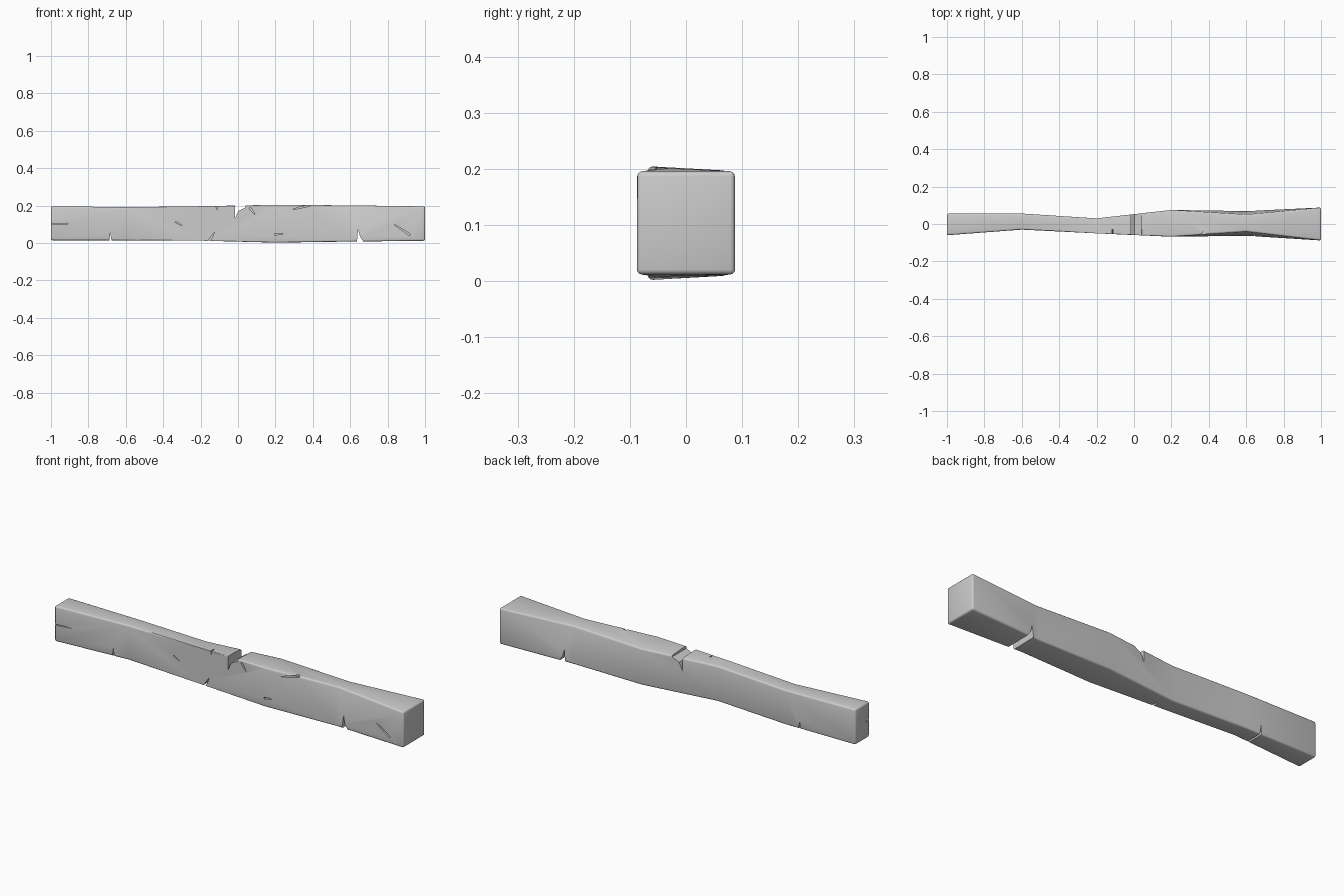
import bpy, bmesh
from mathutils import Vector

cube = bpy.data.objects.get("Cube")
if cube:
    bpy.data.objects.remove(cube, do_unlink=True)

wood = bpy.data.materials.new("plain grey")
wood.use_nodes = True
GREY = (0.6, 0.6, 0.6, 1)
wood.diffuse_color = GREY
wood.node_tree.nodes["Principled BSDF"].inputs["Base Color"].default_value = GREY


def make_object(name, bm):
    bmesh.ops.recalc_face_normals(bm, faces=bm.faces)
    mesh = bpy.data.meshes.new(name)
    bm.to_mesh(mesh)
    bm.free()
    obj = bpy.data.objects.new(name, mesh)
    bpy.context.collection.objects.link(obj)
    mesh.materials.append(wood)
    return obj


# Hewn beam: x, then (y, z) of front bottom, back bottom, back top, front top
stations = [
    (-1.0, (-.06, .015), (.055, .015), (.055, .197), (-.06, .197)),
    (-0.6, (-.03, .014), (.056, .014), (.056, .192), (-.03, .192)),
    (-0.2, (-.05, .013), (.03, .016), (.03, .197), (-.05, .197)),
    (0.2, (-.068, .002), (.075, .010), (.075, .197), (-.068, .205)),
    (0.6, (-.064, .008), (.07, .010), (.05, .197), (-.04, .202)),
    (1.0, (-.088, .012), (.088, .012), (.088, .196), (-.088, .196)),
]
bm = bmesh.new()
rings = [[bm.verts.new((x, y, z)) for y, z in corners] for x, *corners in stations]
bm.faces.new(rings[0])
bm.faces.new(rings[-1])
for a, b in zip(rings, rings[1:]):
    for i in range(4):
        j = (i + 1) % 4
        bm.faces.new((a[i], a[j], b[j], b[i]))
# Soften the long corners and the rims of both ends
long_edges = [e for e in bm.edges
              if abs(e.verts[0].co.x - e.verts[1].co.x) > .1 or abs(e.verts[0].co.x) > .99]
bmesh.ops.bevel(bm, geom=long_edges, offset=.009, segments=3, profile=.5, affect='EDGES')
bmesh.ops.triangulate(bm, faces=[f for f in bm.faces if len(f.verts) == 4])
beam = make_object("wooden_beam", bm)


def front_y(x):
    for a, b in zip(stations, stations[1:]):
        if a[0] <= x <= b[0]:
            t = (x - a[0]) / (b[0] - a[0])
            return a[1][0] * (1 - t) + b[1][0] * t
    return stations[0][1][0]


def prism(bm, outline, y0, y1):
    """Extrude an x, z outline from y0 to y1."""
    near = [bm.verts.new((x, y0, z)) for x, z in outline]
    far = [bm.verts.new((x, y1, z)) for x, z in outline]
    bm.faces.new(near)
    bm.faces.new(far[::-1])
    for i in range(len(near)):
        j = (i + 1) % len(near)
        bm.faces.new((near[i], near[j], far[j], far[i]))


cuts = bmesh.new()
# Deep notches across the whole beam
notches = [
    [(-.016, .23), (-.016, .13), (.002, .172), (.04, .19), (.045, .23)],
    [(.634, -.02), (.642, .075), (.652, .035), (.668, .012), (.675, -.02)],
    [(-.688, -.02), (-.684, .06), (-.678, .025), (-.672, -.02)],
]
for outline in notches:
    prism(cuts, outline, -.2, .2)
# Narrow cracks in the front: start, end, width
cracks = [
    ((-1.02, .101), (-.9, .104), .006),
    ((-.335, .113), (-.295, .093), .006),
    ((-.16, .0), (-.125, .06), .012),
    ((-.116, .21), (-.113, .178), .007),
    ((.062, .19), (.092, .15), .01),
    ((.385, .203), (.285, .178), .01),
    ((.195, .047), (.245, .051), .009),
    ((.92, .043), (.83, .103), .01),
]
for start, end, width in cracks:
    a, b = Vector(start), Vector(end)
    side = (b - a).orthogonal().normalized() * width / 2
    middle = a.lerp(b, .6)
    y = front_y((a.x + b.x) / 2)
    prism(cuts, [a + side, a - side, middle - side * .7, b, middle + side * .7], y - .06, y + .025)
cutter = make_object("notch_cutter", cuts)
cutter.hide_render = True

# Carve the notches, then shade smoothly with crisp cuts
cut = beam.modifiers.new("Notches", 'BOOLEAN')
cut.operation = 'DIFFERENCE'
cut.solver = 'EXACT'
cut.object = cutter
bpy.ops.object.select_all(action='DESELECT')
bpy.context.view_layer.objects.active = beam
beam.select_set(True)
bpy.ops.object.modifier_apply(modifier=cut.name)
bpy.data.objects.remove(cutter, do_unlink=True)
bpy.ops.object.shade_smooth_by_angle(angle=.6)
